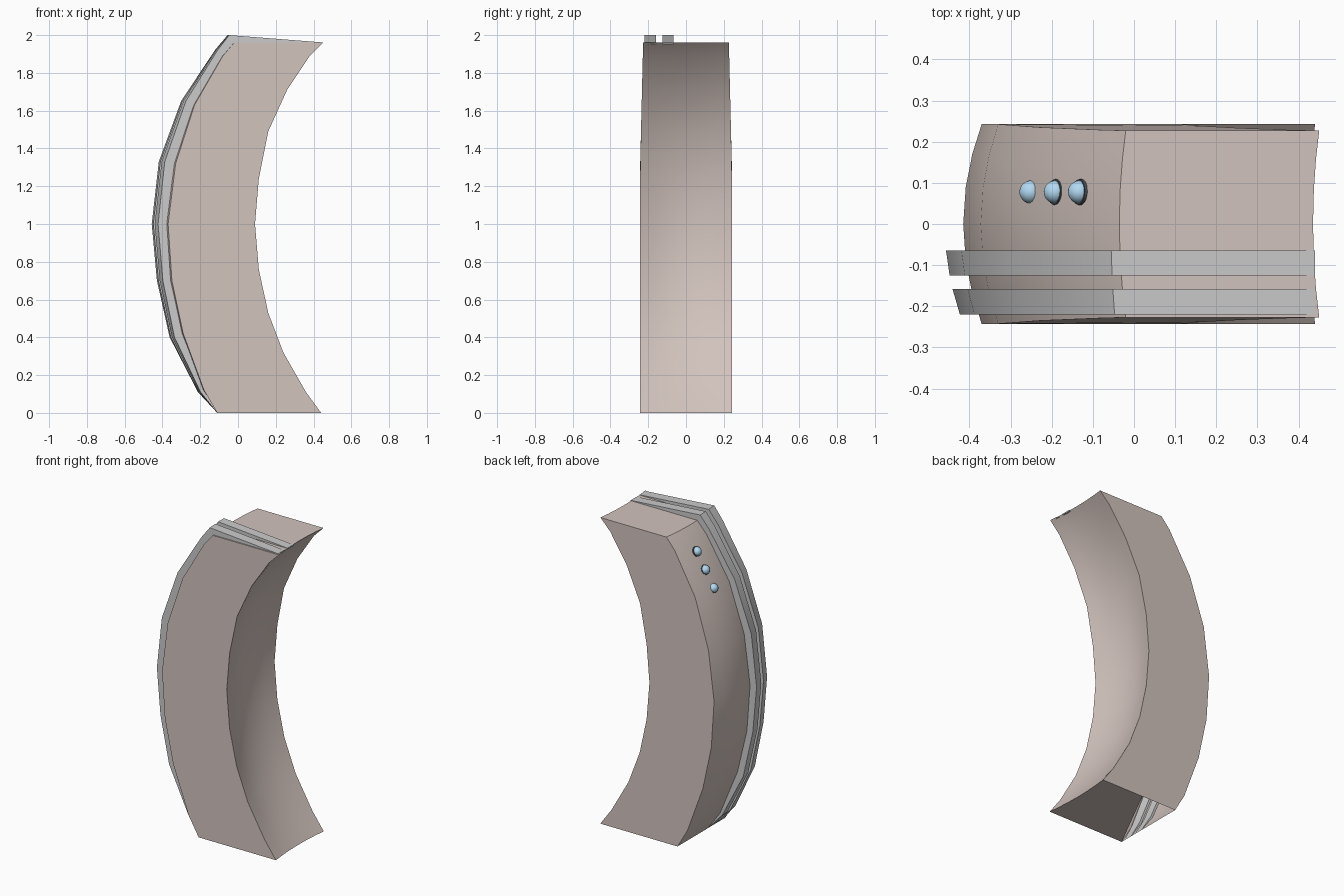
import bpy, bmesh, math
from mathutils import Vector

if "Cube" in bpy.data.objects:
    bpy.data.objects.remove(bpy.data.objects["Cube"])

# Side outlines as (x, z), listed top to bottom
OUTER = [(-.02, 1.96), (-.08, 1.89), (-.23, 1.63), (-.33, 1.32), (-.37, 1.0),
         (-.35, .7), (-.29, .42), (-.18, .12), (-.11, 0)]
INNER = [(.45, 1.96), (.38, 1.89), (.26, 1.71), (.16, 1.49), (.11, 1.24), (.09, 1.0),
         (.11, .76), (.16, .53), (.24, .32), (.36, .11), (.44, 0)]
BAND = [(-.045, 2.0), (-.105, 1.92), (-.27, 1.65), (-.38, 1.33), (-.415, 1.0),
        (-.39, .7), (-.33, .4), (-.195, .11), (-.11, 0)]


def material(name, rgb):
    m = bpy.data.materials.new(name)
    m.diffuse_color = (*rgb, 1)
    m.use_nodes = True
    m.node_tree.nodes["Principled BSDF"].inputs["Base Color"].default_value = m.diffuse_color
    return m


shell_mat = material("warm_grey", (.64, .545, .51))
rim_mat = material("dark_rim", (.07, .09, .1))
lens_mat = material("blue_lens", (.45, .7, .9))


def half_width(z):
    return .243 - .016 * max(0, (z - 1.3) / .66)


def bulge(z, t):
    """Outward bow of the shell at height z, t = -1..1 across the width."""
    s = max(0, math.sin(math.pi * min(z, 2) / 2.04))
    return .045 * s ** .5 * (1 - t * t)


def hollow(z, t):
    return (.015 + .035 * math.sin(math.pi * min(z, 1.96) / 1.96)) * (1 - t * t)


def finish(name, bm, mat=None):
    bmesh.ops.recalc_face_normals(bm, faces=bm.faces)
    me = bpy.data.meshes.new(name)
    bm.to_mesh(me)
    bm.free()
    ob = bpy.data.objects.new(name, me)
    bpy.context.collection.objects.link(ob)
    if mat:
        me.materials.append(mat)
    bpy.ops.object.select_all(action='DESELECT')
    ob.select_set(True)
    bpy.context.view_layer.objects.active = ob
    bpy.ops.object.shade_smooth_by_angle(angle=math.radians(30))
    return ob


# Curved shell: bowed outside, hollowed inside, flat sides
bm = bmesh.new()
steps = [-1, -.7, -.37, 0, .37, .7, 1]
n_out = len(OUTER)
rings = []
for t in steps:
    ring = [bm.verts.new((x - bulge(z, t), t * half_width(z), z)) for x, z in OUTER]
    ring += [bm.verts.new((x - hollow(z, t), t * half_width(z), z)) for x, z in reversed(INNER)]
    rings.append(ring)
n = len(rings[0])
for a, b in zip(rings, rings[1:]):
    for i in range(n):
        if i != n_out - 1:          # underside is made separately
            bm.faces.new((a[i], a[(i + 1) % n], b[(i + 1) % n], b[i]))
bm.faces.new(rings[0])
bm.faces.new(rings[-1])
# Underside with an open corner at the back
notch = bm.verts.new((.14, half_width(0), 0))
bm.faces.new([rings[0][n_out - 1]] + [r[n_out] for r in rings] + [notch])
finish("curved_shell", bm, shell_mat)

# Two raised bands running over the top and down the outside
for name, y0, y1 in (("front_band", -.22, -.158), ("middle_band", -.125, -.065)):
    bm = bmesh.new()
    loops = []
    for y in (y0, y1):
        t = y / .243
        loop = [bm.verts.new((x - bulge(z, t), y, z)) for x, z in BAND]
        loop += [bm.verts.new((x + .015 - bulge(z, t), y, z - .006 * (z > 1.9)))
                 for x, z in reversed(OUTER[:-1])]
        loop += [bm.verts.new((.44, y, 1.954)), bm.verts.new((.44, y, 1.962))]
        loops.append(loop)
    a, b = loops
    for i in range(len(a)):
        j = (i + 1) % len(a)
        bm.faces.new((a[i], a[j], b[j], b[i]))
    bm.faces.new(a)
    bm.faces.new(b)
    finish(name, bm)

# Three small domed lights in dark rims near the top of the outside
normal = Vector((-.87, .06, .5)).normalized()
turn = normal.to_track_quat('Z', 'Y')
for i in range(3):
    p = Vector((-.122 - .059 * i, .077, 1.835 - .102 * i))
    bm = bmesh.new()
    bmesh.ops.create_cone(bm, cap_ends=True, segments=24, radius1=.034, radius2=.031, depth=.03)
    rim = finish(f"light_rim_{i + 1}", bm, rim_mat)
    bm = bmesh.new()
    bmesh.ops.create_uvsphere(bm, u_segments=20, v_segments=12, radius=.028)
    lens = finish(f"light_lens_{i + 1}", bm, lens_mat)
    for ob, lift in ((rim, 0), (lens, .012)):
        ob.rotation_mode = 'QUATERNION'
        ob.rotation_quaternion = turn
        ob.location = p + normal * lift
